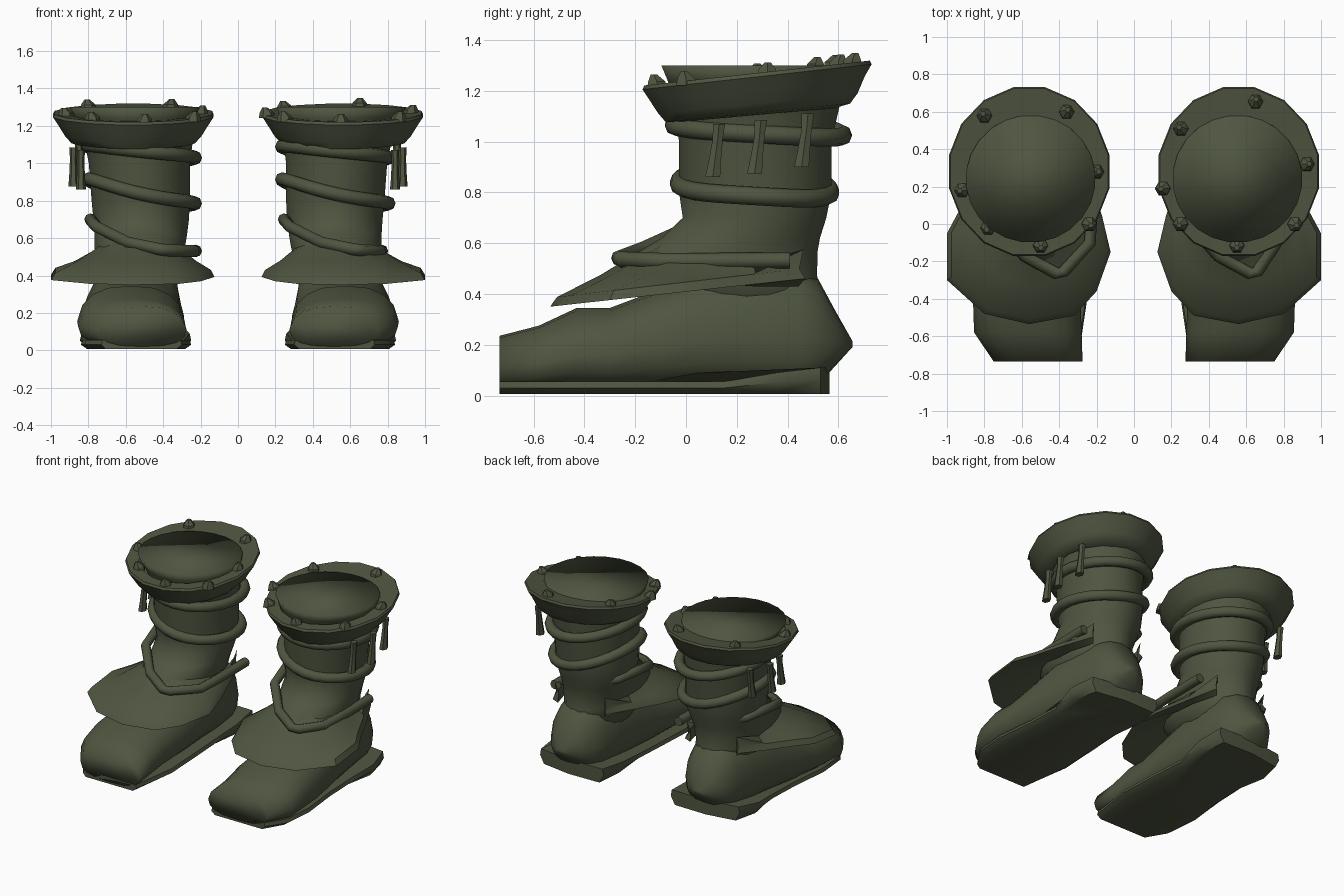
import bpy, bmesh, math
from mathutils import Vector

if "Cube" in bpy.data.objects:
    bpy.data.objects.remove(bpy.data.objects["Cube"])

leather = bpy.data.materials.new("olive_leather")
leather.diffuse_color = (0.078, 0.092, 0.052, 1)
leather.use_nodes = True
leather.node_tree.nodes["Principled BSDF"].inputs["Base Color"].default_value = leather.diffuse_color


def finish(name, bm, angle=45):
    bmesh.ops.recalc_face_normals(bm, faces=bm.faces)
    me = bpy.data.meshes.new(name)
    bm.to_mesh(me)
    bm.free()
    ob = bpy.data.objects.new(name, me)
    bpy.context.collection.objects.link(ob)
    me.materials.append(leather)
    bpy.ops.object.select_all(action='DESELECT')
    ob.select_set(True)
    bpy.context.view_layer.objects.active = ob
    bpy.ops.object.shade_smooth_by_angle(angle=math.radians(angle))
    return ob


def loft(name, rings, closed=True, caps=True, loop=False, angle=45):
    """Skin a list of equal-length rings of points."""
    bm = bmesh.new()
    vs = [[bm.verts.new(p) for p in r] for r in rings]
    n = len(vs[0])
    pairs = list(zip(vs, vs[1:])) + ([(vs[-1], vs[0])] if loop else [])
    for a, b in pairs:
        for i in range(n if closed else n - 1):
            j = (i + 1) % n
            bm.faces.new((a[i], a[j], b[j], b[i]))
    if caps and not loop:
        bm.faces.new(vs[0])
        bm.faces.new(vs[-1])
    return finish(name, bm, angle)


def oval(cx, cy, rx, ry, z, tilt=0, n=16):
    """Ring around z; tilt raises it towards the back."""
    out = []
    for i in range(n):
        a = 2 * math.pi * (i + 0.5) / n
        y = cy + ry * math.sin(a)
        out.append((cx + rx * math.cos(a), y, z + tilt * (y - 0.28)))
    return out


def tube(name, pts, r, closed=False, sides=8):
    """Round cord along a path."""
    pts = [Vector(p) for p in pts]
    n = len(pts)
    rings = []
    for i, p in enumerate(pts):
        if closed:
            t = pts[(i + 1) % n] - pts[i - 1]
        else:
            t = pts[min(i + 1, n - 1)] - pts[max(i - 1, 0)]
        side = t.cross(Vector((0, 0, 1))).normalized()
        up = side.cross(t).normalized()
        rings.append([p + r * (math.cos(a) * side + math.sin(a) * up)
                      for a in (2 * math.pi * k / sides for k in range(sides))])
    return loft(name, rings, loop=closed, angle=50)


def hexagon(x, y, z, rx, ry):
    return [(x + rx * math.cos(math.pi * k / 3), y + ry * math.sin(math.pi * k / 3), z)
            for k in range(6)]


def clamp(t):
    return min(1, max(0, t))


def boot(s, label, studs):
    def mx(pts):
        return [(s * x, y, z) for x, y, z in pts]

    # foot: sections from toe to heel (y, x min, x max, top)
    secs = [(-.735, .275, .75, .235), (-.58, .28, .855, .275), (-.43, .285, .86, .345),
            (-.30, .29, .85, .345), (-.10, .29, .83, .42), (.10, .30, .80, .50),
            (.30, .31, .77, .52), (.45, .33, .745, .50), (.52, .36, .72, .46),
            (.59, .42, .67, .33), (.655, .52, .58, .215)]
    rings = []
    for y, x0, x1, top in secs:
        bot = 0.02 if y < .5 else 0.02 + (y - .5) * 1.1
        ring = []
        for k in range(16):
            a = 2 * math.pi * k / 16
            c, q = math.cos(a), math.sin(a)
            px = math.copysign(abs(c) ** .75, c)
            if q > 0:  # rounded upper, narrowing over the instep
                px *= 1 - 0.12 * q
            pz = math.copysign(abs(q) ** .8, q)
            mid = bot + (top - bot) * .42
            z = mid + pz * ((top - mid) if q > 0 else (mid - bot))
            ring.append(((x0 + x1) / 2 + px * (x1 - x0) / 2, y, z))
        rings.append(mx(ring))
    loft(label + "_foot", rings, angle=120)

    # sole plate: undercut edge, raised and squared-off heel
    outline = [(.30, -.735), (.73, -.735), (.82, -.60), (.84, -.38), (.81, -.1), (.80, .15),
               (.845, .36), (.80, .53), (.55, .565), (.27, .56), (.25, .36),
               (.28, .15), (.265, -.1), (.25, -.4)]
    heel = lambda y: clamp((y - .25) / .17)
    loft(label + "_sole", [
        mx([(.545 + (x - .545) * .88, y, .006) for x, y in outline]),
        mx([(x, y, .03 + .035 * heel(y)) for x, y in outline]),
        mx([(.545 + (x - .545) * .97, y, .055 + .055 * heel(y)) for x, y in outline])], angle=50)

    # shaft: z, front y, back y, x min, x max
    prof = [(.30, -.05, .56, .33, .72), (.47, -.24, .52, .30, .76), (.56, -.20, .52, .28, .77),
            (.62, -.10, .53, .27, .77), (.70, -.015, .555, .26, .775), (.80, -.03, .575, .255, .785),
            (1.0, -.03, .575, .255, .80), (1.15, -.05, .61, .235, .83), (1.24, -.075, .60, .22, .87),
            (1.30, -.10, .58, .205, .90)]
    loft(label + "_shaft", [mx(oval((c + d) / 2, (a + b) / 2, (d - c) / 2, (b - a) / 2, z, n=24))
                            for z, a, b, c, d in prof], angle=150)

    # flared cuff around the top: centre y, radii, height, tilt
    cuff = [(.28, .285, .315, 1.105, .09), (.283, .335, .37, 1.113, .10), (.283, .37, .40, 1.15, .10),
            (.28, .407, .432, 1.21, .11), (.28, .437, .46, 1.255, .11),
            (.28, .430, .453, 1.270, .11), (.245, .335, .335, 1.265, .11)]
    loft(label + "_cuff", [mx(oval(.56, cy, rx, ry, z, t)) for cy, rx, ry, z, t in cuff], caps=False)

    # blunt studs on the cuff rim, leaning outward
    for i, (x, y) in enumerate(studs):
        z = 1.262 + .11 * (y - .28)
        out = Vector((x - s * .56, y - .26, 0)).normalized() * .012
        loft(f"{label}_stud_{i}", [hexagon(x, y, z - .01, .044, .044),
                                   hexagon(x, y, z + .018, .039, .039),
                                   hexagon(x + out.x, y + out.y, z + .046, .014, .014)], angle=30)

    # skirt flap over the instep, open at the back: outer edge then shaft line
    edge = [(.32, .47), (.24, .25), (.17, .04), (.125, -.15), (.20, -.36), (.32, -.49), (.56, -.535),
            (.80, -.48), (1.0, -.30), (1.0, -.05), (.93, .08), (.84, .28), (.74, .47)]
    outer_low, outer_top, mid, inner, under = [], [], [], [], []
    for x, y in edge:
        z = .35 + (y + .535) * .11
        dx, dy = x - .53, y - .22
        k = min(1, 1 / math.hypot(dx / .24, dy / .36))
        ix, iy = .53 + dx * k, .22 + dy * k
        iz = .595 - .075 * clamp((iy + .08) / .25)
        outer_low.append((x, y, z))
        outer_top.append((x * .95 + .53 * .05, y * .95, z + .038))
        mid.append(((x + ix) / 2, (y + iy) / 2, (z + iz) / 2 + .002))
        inner.append((ix, iy, iz))
        under.append((ix, iy, iz - .09))
    for i in (0, -1):  # raised tips at the ankle
        x, y, z = mid[i]
        mid[i] = (x, y + .005, .575)
    loft(label + "_flap", [mx(r) for r in (outer_low, outer_top, mid, inner, under)],
         closed=False, caps=False, loop=True, angle=35)

    # wrapped cords slope the same way on both boots
    ox = 0 if s > 0 else -1.035
    for nm, z, rise, cy, ry in (("upper", 1.03, .06, .285, .335), ("middle", .785, .13, .27, .30)):
        ring = [(x + ox, y, z + rise * ((.81 - x) / .58) ** 2 - .06 * (y - .28))
                for x, y, _ in oval(.52, cy, .288, ry, 0, n=24)]
        tube(f"{label}_{nm}_cord", ring, .036, closed=True)
    bar = .77 if s > 0 else .81
    low = [(.42, .45, .66), (.29, .38, .69), (.245, .2, .70), (.28, .02, .66),
           (.45, -.17, .575), (.62, -.265, .54), (.66, -.255, .535), (bar - .01, -.10, .53),
           (bar, .1, .53), (bar, .41, .533)]
    tube(label + "_lower_cord", [(x + ox, y, z) for x, y, z in low], .032)

    # tassels on the outer side
    for i, (x, y, z) in enumerate(((.84, .125, 1.07), (.88, .29, 1.085), (.85, .475, 1.11))):
        loft(f"{label}_tassel_{i}", [
            mx(hexagon(x, y + dy, z + dz, r * .8, r))
            for dz, r, dy in ((0, .028, .005), (-.06, .023, 0), (-.15, .028, -.012), (-.21, .034, -.02))])


boot(1, "right", [(.65, .655), (.25, .51), (.155, .19), (.925, .32), (.86, 0), (.55, -.115), (.25, 0)])
boot(-1, "left", [(-.80, .58), (-.36, .60), (-.20, .28), (-.92, .18), (-.78, -.02), (-.50, -.115), (-.24, 0)])
